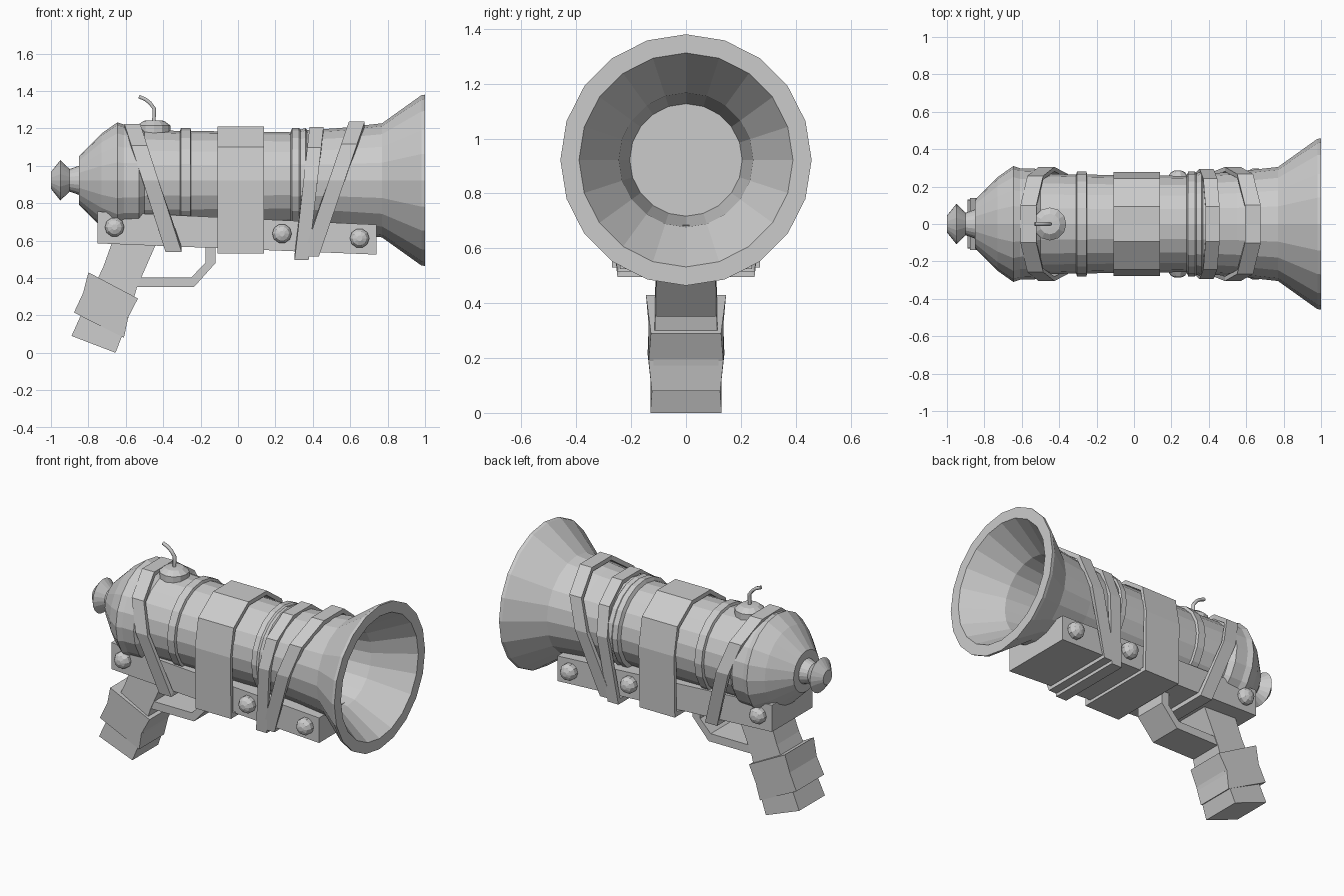
import bpy, bmesh
from math import sin, cos, pi, radians
from mathutils import Matrix, Vector

if "Cube" in bpy.data.objects:
    bpy.data.objects.remove(bpy.data.objects["Cube"])

ZC = 0.922  # barrel axis height


def finish(name, bm):
    bmesh.ops.recalc_face_normals(bm, faces=bm.faces)
    me = bpy.data.meshes.new(name)
    bm.to_mesh(me)
    bm.free()
    ob = bpy.data.objects.new(name, me)
    bpy.context.collection.objects.link(ob)
    return ob


def bridge(bm, loops, closed=False):
    n = len(loops[0])
    pairs = list(zip(loops, loops[1:])) + ([(loops[-1], loops[0])] if closed else [])
    for a, b in pairs:
        for i in range(n):
            j = (i + 1) % n
            bm.faces.new((a[i], a[j], b[j], b[i]))


def lathe(name, profile, sides, origin, axis):
    """Turn (distance, radius) points around an axis, with capped ends."""
    bm = bmesh.new()
    rot = Vector(axis).to_track_quat('Z', 'Y').to_matrix().to_4x4()
    m = Matrix.Translation(origin) @ rot
    loops = [[bm.verts.new(m @ Vector((r * cos(2 * pi * i / sides), r * sin(2 * pi * i / sides), t)))
              for i in range(sides)] for t, r in profile]
    bridge(bm, loops)
    bm.faces.new(loops[0])
    bm.faces.new(loops[-1])
    return finish(name, bm)


def prism(name, pts, half):
    """Side outline (x, z) widened in y; half may vary per point."""
    h = half if isinstance(half, list) else [half] * len(pts)
    bm = bmesh.new()
    loops = [[bm.verts.new((x, s * w, z)) for (x, z), w in zip(pts, h)] for s in (-1, 1)]
    bridge(bm, loops)
    bm.faces.new(loops[0])
    bm.faces.new(loops[1])
    return finish(name, bm)


def strap(name, x_top, x_bot, width, r, side, z_bot, w_bot):
    """Band around barrel and stock, leaning from x_bot to x_top."""
    sec = [(max(-side, min(side, r * cos(radians(a)))), ZC + r * sin(radians(a)))
           for a in range(0, 181, 36)]
    sec += [(-w_bot, z_bot), (w_bot, z_bot)]
    z_top = ZC + r * sin(radians(72))
    bm = bmesh.new()
    loops = []
    for dx, k in ((-0.5, 0.92), (-0.5, 1), (0.5, 1), (0.5, 0.92)):
        loop = []
        for y, z in sec:
            x = x_bot + (x_top - x_bot) * (z - z_bot) / (z_top - z_bot) + dx * width
            loop.append(bm.verts.new((x, y * k, ZC - 0.03 + (z - ZC + 0.03) * k)))
        loops.append(loop)
    bridge(bm, loops, closed=True)
    return finish(name, bm)


# Barrel with rear cone, knob, raised rings, bell and hollow bore
lathe("barrel", [
    (-1.0, 0.045), (-0.95, 0.108), (-0.90, 0.06), (-0.85, 0.078),
    (-0.85, 0.13), (-0.73, 0.25), (-0.645, 0.31), (-0.61, 0.298), (-0.53, 0.296), (-0.50, 0.27),
    (-0.31, 0.264), (-0.305, 0.28), (-0.255, 0.28), (-0.25, 0.264),
    (0.28, 0.257), (0.29, 0.28), (0.325, 0.28), (0.335, 0.272), (0.36, 0.28), (0.37, 0.268),
    (0.55, 0.28), (0.77, 0.305), (0.98, 0.455), (1.0, 0.458),
    (1.0, 0.39), (0.77, 0.245), (0.52, 0.205)], 20, (0, 0, ZC), (1, 0, 0))

# Stock under the barrel
prism("stock", [(-0.75, 0.585), (0.74, 0.525), (0.74, 0.685), (-0.75, 0.755)],
      [0.205, 0.24, 0.24, 0.205])

# Wide centre strap and leaning straps
strap("centre_strap", 0.015, 0.015, 0.25, 0.302, 0.278, 0.53, 0.27)
strap("rear_strap", -0.565, -0.345, 0.085, 0.318, 0.305, 0.54, 0.24)
strap("front_strap_a", 0.42, 0.34, 0.075, 0.30, 0.295, 0.495, 0.25)
strap("front_strap_b", 0.635, 0.39, 0.085, 0.33, 0.305, 0.515, 0.25)

# Bolts on both sides of the stock
for i, (x, z, y) in enumerate([(-0.66, 0.672, 0.20), (0.235, 0.637, 0.225), (0.65, 0.612, 0.235)]):
    for s in (-1, 1):
        lathe(f"bolt_{i}_{'front' if s < 0 else 'back'}",
              [(-0.02, 0.052), (0.03, 0.052), (0.052, 0.038), (0.062, 0.015)], 10,
              (x, s * y, z), (0, s, 0))

# Fuse base and fuse
lathe("fuse_base", [(1.15, 0.088), (1.215, 0.088), (1.24, 0.055), (1.243, 0.02)], 12,
      (-0.45, 0, 0), (0, 0, 1))
cu = bpy.data.curves.new("fuse", 'CURVE')
cu.dimensions = '3D'
cu.bevel_depth = 0.011
cu.bevel_resolution = 1
cu.use_fill_caps = True
sp = cu.splines.new('POLY')
path = [(-0.45, 1.22), (-0.448, 1.305), (-0.47, 1.335), (-0.495, 1.355), (-0.53, 1.37)]
sp.points.add(len(path) - 1)
for p, (x, z) in zip(sp.points, path):
    p.co = (x, 0, z, 1)
bpy.context.collection.objects.link(bpy.data.objects.new("fuse", cu))

# Trigger guard
prism("trigger_guard", [(-0.12, 0.58), (-0.12, 0.48), (-0.235, 0.352), (-0.58, 0.352), (-0.58, 0.403),
                        (-0.25, 0.403), (-0.175, 0.48), (-0.175, 0.58)], 0.108)

# Grip and its sleeve
prism("grip", [(-0.67, 0.60), (-0.72, 0.46), (-0.80, 0.29), (-0.89, 0.09), (-0.655, 0.0),
               (-0.60, 0.14), (-0.54, 0.35), (-0.43, 0.60)],
      [0.108, 0.112, 0.12, 0.13, 0.13, 0.12, 0.112, 0.108])
prism("grip_sleeve", [(-0.80, 0.43), (-0.828, 0.32), (-0.877, 0.215), (-0.61, 0.08),
                      (-0.587, 0.19), (-0.535, 0.29)],
      [0.146, 0.136, 0.14, 0.125, 0.136, 0.128])
